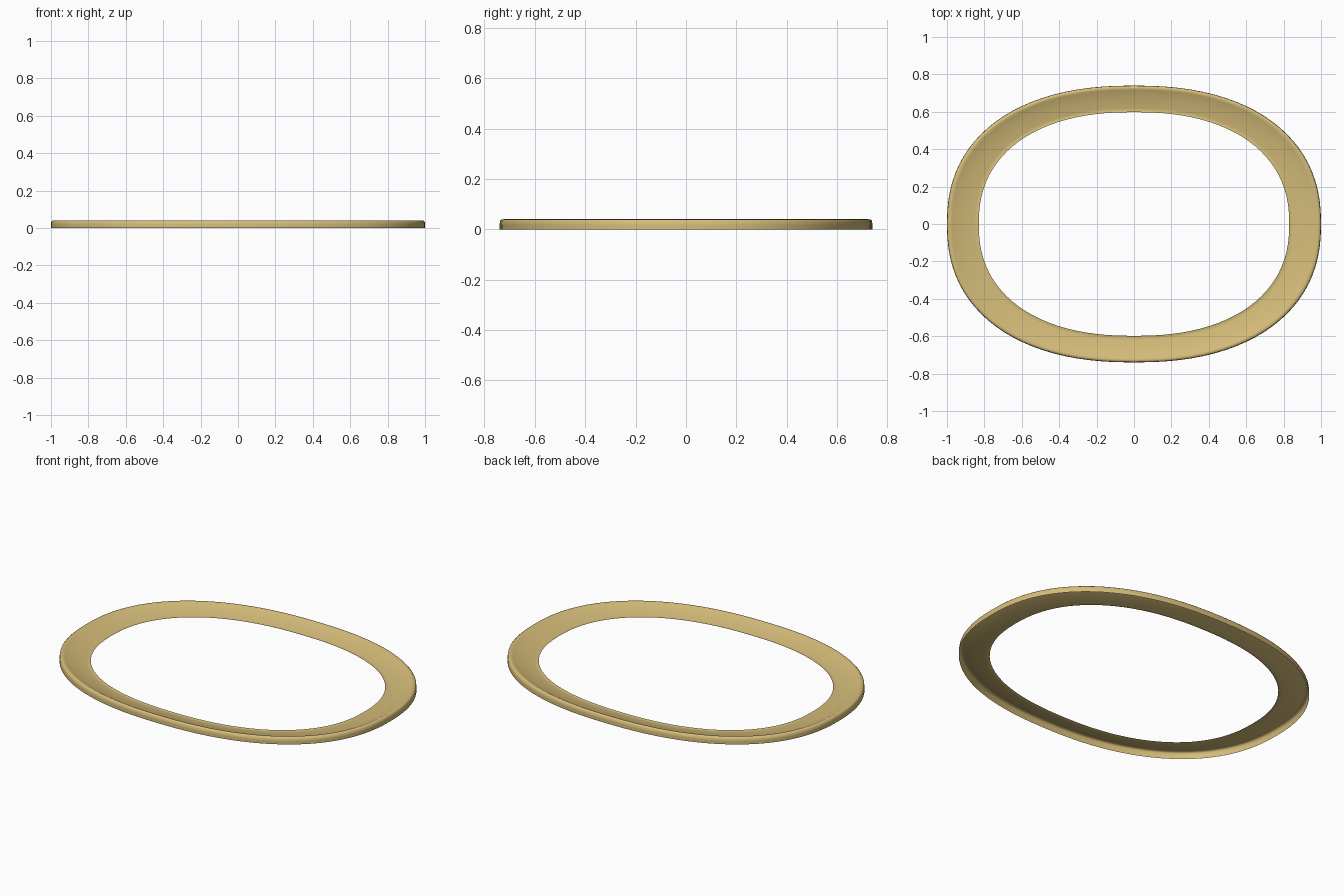
import bpy, bmesh
from math import cos, sin, pi, copysign

if "Cube" in bpy.data.objects:
    bpy.data.objects.remove(bpy.data.objects["Cube"])

SEG = 96
N = 2.3            # superellipse exponent of the oval
OUTER = (1.0, 0.74)
INNER = (0.83, 0.598)

# Cross-section: (0 = outer edge .. 1 = inner edge, height); open underneath,
# raised outer bead, face sloping down to a flat inner lip
PROFILE = [(0.0, 0.0), (0.0, 0.018), (0.01, 0.033), (0.05, 0.039), (0.12, 0.04),
           (0.17, 0.036), (0.5, 0.023), (0.86, 0.009), (0.93, 0.008), (1.0, 0.011)]


def oval(a, t):
    # Point on the oval, blended between outer and inner outline
    rx = OUTER[0] + (INNER[0] - OUTER[0]) * t
    ry = OUTER[1] + (INNER[1] - OUTER[1]) * t
    c, s = cos(a), sin(a)
    return (rx * copysign(abs(c) ** (2 / N), c),
            ry * copysign(abs(s) ** (2 / N), s))


# Oval rim swept from the cross-section
bm = bmesh.new()
rings = []
for i in range(SEG):
    a = 2 * pi * i / SEG
    rings.append([bm.verts.new((*oval(a, t), z)) for t, z in PROFILE])
for i in range(SEG):
    p, q = rings[i], rings[(i + 1) % SEG]
    for j in range(len(PROFILE) - 1):
        f = bm.faces.new((p[j], q[j], q[j + 1], p[j + 1]))
        f.smooth = True

mesh = bpy.data.meshes.new("oval_rim")
bm.to_mesh(mesh)
bm.free()
rim = bpy.data.objects.new("oval_rim", mesh)
bpy.context.collection.objects.link(rim)

# Brass colour
mat = bpy.data.materials.new("brass")
mat.diffuse_color = (0.66, 0.50, 0.19, 1)
mat.use_nodes = True
mat.node_tree.nodes["Principled BSDF"].inputs["Base Color"].default_value = mat.diffuse_color
mesh.materials.append(mat)
